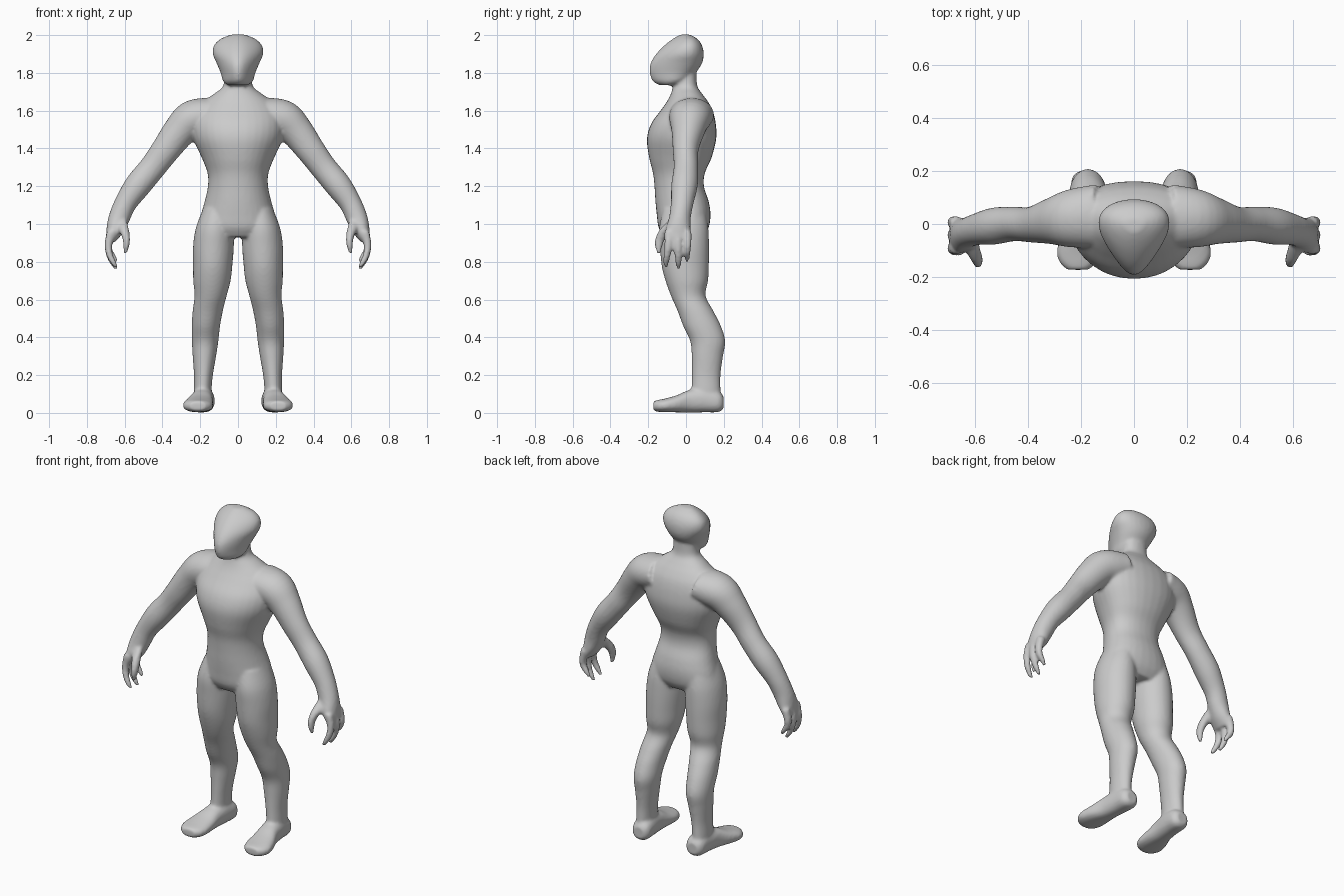
import bpy, bmesh, math
from mathutils import Vector

bm = bmesh.new()
X, Y, Z = Vector((1, 0, 0)), Vector((0, 1, 0)), Vector((0, 0, 1))


def spline(rows, steps=5):
    """Catmull-Rom through rows of numbers."""
    out = []
    for i in range(len(rows) - 1):
        a, b, c, d = (rows[max(0, min(len(rows) - 1, i + k))] for k in (-1, 0, 1, 2))
        for s in range(steps):
            t = s / steps
            out.append([0.5 * (2 * q + (r - p) * t + (2 * p - 5 * q + 4 * r - w) * t * t
                               + (3 * q - p - 3 * r + w) * t ** 3)
                        for p, q, r, w in zip(a, b, c, d)])
    return out + [list(rows[-1])]


def loft(rows, side=1, axes=None, taper=0.0, power=1.0, n=32):
    """Rows are x, y, z, half width, half depth. Without axes the rings follow the path."""
    rows = spline(rows)
    pts = [Vector(r[:3]) for r in rows]
    rings = []
    for i, (p, r) in enumerate(zip(pts, rows)):
        if axes:
            u, v = axes
        else:
            t = (pts[min(i + 1, len(pts) - 1)] - pts[max(i - 1, 0)]).normalized()
            u, v = Y.cross(t).normalized(), Y
        ring = []
        for k in range(n):
            c, s = math.cos(2 * math.pi * k / n), math.sin(2 * math.pi * k / n)
            c = math.copysign(abs(c) ** power, c)
            s = math.copysign(abs(s) ** power, s)
            q = p + u * (r[3] * c * (1 + taper * s)) + v * (r[4] * s)
            ring.append(bm.verts.new((q.x * side, q.y, q.z)))
        rings.append(ring)
    for a, b in zip(rings, rings[1:]):
        for k in range(n):
            bm.faces.new((a[k], a[(k + 1) % n], b[(k + 1) % n], b[k]))
    bm.faces.new(rings[0][::-1])
    bm.faces.new(rings[-1])


def upright(levels):
    """Levels are z, front y, back y, half width on the centre line."""
    return [(0, (f + b) / 2, z, w, (b - f) / 2) for z, f, b, w in levels]


# torso and neck
loft(upright([(.93, -.115, .09, .17), (.98, -.145, .12, .21), (1.05, -.155, .13, .195),
              (1.12, -.162, .12, .175), (1.2, -.167, .095, .158), (1.27, -.175, .1, .16),
              (1.35, -.195, .135, .19), (1.45, -.207, .16, .235), (1.53, -.185, .158, .245),
              (1.6, -.135, .142, .225), (1.65, -.1, .115, .18), (1.69, -.08, .085, .125),
              (1.73, -.07, .06, .078), (1.8, -.07, .055, .07)]),
     axes=(X, Y), taper=.12, power=.92)

# egg-shaped head, narrow at the face
loft(upright([(1.735, -.14, -.06, .05), (1.755, -.175, .0, .075), (1.8, -.192, .05, .088),
              (1.85, -.188, .085, .108), (1.9, -.158, .094, .128), (1.945, -.115, .085, .122),
              (1.98, -.07, .06, .088), (2.003, -.03, .02, .035)]),
     axes=(X, Y), taper=.32)

for side in (1, -1):
    # leg
    loft([(.11, -.01, 1.08, .075, .11), (.123, -.012, .98, .1, .13),
          (.13, -.008, .88, .108, .13), (.134, -.004, .78, .104, .125),
          (.138, .004, .7, .099, .113), (.145, .012, .62, .085, .092),
          (.16, .05, .54, .08, .095), (.17, .085, .46, .075, .1),
          (.174, .115, .38, .07, .093), (.178, .113, .3, .062, .083),
          (.183, .107, .2, .05, .076), (.187, .106, .12, .047, .077),
          (.187, .106, .06, .047, .077)], side, (X, Y))
    # foot
    loft([(.18, .198, .055, .035, .035), (.18, .17, .06, .055, .056),
          (.184, .1, .068, .058, .065), (.193, .02, .062, .06, .06),
          (.205, -.05, .048, .074, .045), (.212, -.11, .04, .08, .036),
          (.212, -.15, .037, .066, .031), (.212, -.173, .037, .04, .024)],
         side, (X, Z), power=.85)
    # shoulder, arm and palm
    loft([(.14, .03, 1.58, .09, .12), (.24, .022, 1.555, .1, .11),
          (.31, .012, 1.49, .088, .088), (.385, -.002, 1.39, .076, .068),
          (.452, .0, 1.3, .07, .065), (.53, -.008, 1.205, .07, .07),
          (.595, -.02, 1.11, .059, .06), (.63, -.033, 1.03, .056, .058),
          (.652, -.042, .97, .046, .066), (.675, -.045, .915, .027, .066)], side)
    # three curled fingers
    for y, tip, drop in ((-.092, -.105, 0), (-.042, -.04, -.008), (.006, .006, .03)):
        loft([(.67, y, .96, .024, .024), (.685, y, .9, .021, .023),
              (.682, (y + tip) / 2, .845 + drop / 2, .018, .02),
              (.662, tip, .8 + drop, .015, .016),
              (.642, tip, .77 + drop, .009, .009)], side, n=16)
    # thumb
    loft([(.625, -.06, 1.01, .04, .035), (.602, -.11, .965, .026, .033),
          (.591, -.137, .92, .02, .027), (.592, -.145, .88, .016, .019),
          (.596, -.143, .845, .009, .01)], side, n=16)

bmesh.ops.recalc_face_normals(bm, faces=bm.faces)
mesh = bpy.data.meshes.new("body")
bm.to_mesh(mesh)
bm.free()
body = bpy.data.objects.new("body", mesh)
bpy.context.collection.objects.link(body)

# fuse the parts into one smooth skin
fuse = body.modifiers.new("fuse", 'REMESH')
fuse.mode = 'VOXEL'
fuse.voxel_size = .009
fuse.use_smooth_shade = True
soften = body.modifiers.new("soften", 'SMOOTH')
soften.factor = .5
soften.iterations = 6
